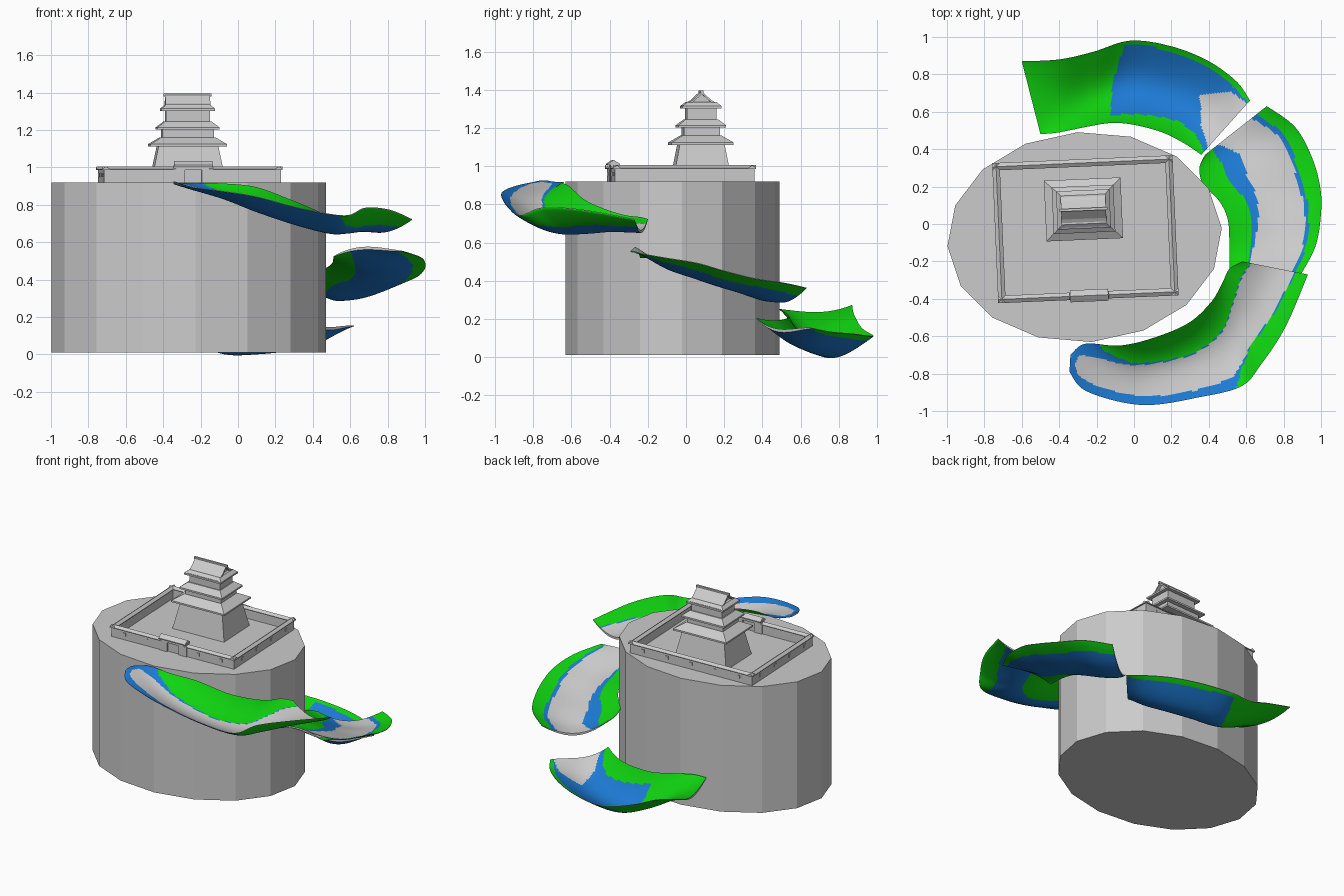
import bpy, bmesh
from math import sin, cos, pi, radians
from mathutils import Matrix, Vector

cube = bpy.data.objects.get("Cube")
if cube:
    bpy.data.objects.remove(cube)


def material(name, rgb):
    m = bpy.data.materials.new(name)
    m.use_nodes = True
    m.diffuse_color = (*rgb, 1)
    m.node_tree.nodes["Principled BSDF"].inputs["Base Color"].default_value = (*rgb, 1)
    return m


GREY = material("stone_grey", (0.6, 0.6, 0.6))
BLUE = material("water_blue", (0.012, 0.2, 0.67))
GREEN = material("grass_green", (0.005, 0.66, 0.005))


def finish(name, bm, mats=(GREY,), matrix=None):
    bmesh.ops.recalc_face_normals(bm, faces=bm.faces[:])
    me = bpy.data.meshes.new(name)
    bm.to_mesh(me)
    bm.free()
    for m in mats:
        me.materials.append(m)
    ob = bpy.data.objects.new(name, me)
    bpy.context.collection.objects.link(ob)
    if matrix:
        ob.matrix_world = matrix
    return ob


def loft(name, lower, upper, matrix=None):
    """Closed solid between two matching rings of points."""
    bm = bmesh.new()
    a = [bm.verts.new(p) for p in lower]
    b = [bm.verts.new(p) for p in upper]
    n = len(a)
    for i in range(n):
        j = (i + 1) % n
        bm.faces.new((a[i], a[j], b[j], b[i]))
    bm.faces.new(a[::-1])
    bm.faces.new(b)
    return finish(name, bm, matrix=matrix)


def rect(w, d, z):
    return [(x * w / 2, y * d / 2, z) for x, y in ((-1, -1), (1, -1), (1, 1), (-1, 1))]


def prism(name, profile, length, matrix):
    """Extrude a (y, z) profile along x."""
    ends = [[(s * length / 2, y, z) for y, z in profile] for s in (-1, 1)]
    return loft(name, ends[0], ends[1], matrix)


def box(name, w, d, z0, z1, matrix):
    return loft(name, rect(w, d, z0), rect(w, d, z1), matrix)


def place(x, y, degrees=0):
    return Matrix.Translation((x, y, 0)) @ Matrix.Rotation(radians(degrees), 4, "Z")


# Rocky mesa: sixteen-sided oval column
def oval(z):
    return [(0.735 * cos(k * pi / 8), 0.562 * sin(k * pi / 8), z) for k in range(16)]


loft("mesa", oval(0.01), oval(0.92), place(-0.264, -0.07, 3.8))

# Castle keep: battered base, then tiers with hipped roof skirts
keep = place(-0.27, 0.078, 2.5)
loft("keep_base", rect(0.4, 0.31, 0.92), rect(0.315, 0.23, 1.125), keep)
box("keep_second_storey", 0.275, 0.19, 1.12, 1.22, keep)
box("keep_third_storey", 0.235, 0.155, 1.21, 1.32, keep)
for label, w, d, z, inset, rise in (("lower", 0.41, 0.325, 1.12, 0.12, 0.04),
                                    ("middle", 0.33, 0.25, 1.21, 0.08, 0.035),
                                    ("top", 0.285, 0.205, 1.31, 0.05, 0.025)):
    box(label + "_eave", w, d, z - 0.008, z + 0.004, keep)
    loft(label + "_roof", rect(w, d, z + 0.004), rect(w - inset, d - inset, z + rise), keep)

# Gable roof on the keep
prism("gable_core", [(-0.07, 1.32), (0.07, 1.32), (0, 1.38)], 0.2, keep)
for label, s in (("front", -1), ("back", 1)):
    prism(label + "_gable_slope", [(0, 1.392), (s * 0.05, 1.345), (s * 0.1, 1.318),
                                   (s * 0.1, 1.308), (s * 0.05, 1.332), (0, 1.378)], 0.24, keep)
prism("roof_ridge", [(-0.007, 1.38), (0.007, 1.38), (0.007, 1.396), (-0.007, 1.396)], 0.255, keep)

# Perimeter wall with a gabled cap and small loophole frames
court = place(-0.26, -0.028, 2.5)
W, D = 0.925, 0.71
walls = [("front_left_wall", 0.285, -D / 2, 0.355, 0), ("front_right_wall", -0.285, -D / 2, 0.355, 0),
         ("back_wall", 0, D / 2, W, 180), ("left_wall", W / 2, 0, D, 90), ("right_wall", -W / 2, 0, D, -90)]
for name, x, y, length, turn in walls:
    m = court @ place(x, y, turn)
    box(name, length + 0.022, 0.022, 0.92, 0.99, m)
    prism(name + "_cap", [(-0.02, 0.986), (0.02, 0.986), (0.02, 0.991), (0, 1.005), (-0.02, 0.991)],
          length + 0.04, m)
    count = round(length / 0.175)
    for i in range(count):
        offset = ((i + 0.5) / count - 0.5) * length
        box(name + "_loophole", 0.02, 0.006, 0.948, 0.97, m @ place(offset, -0.0125))

# Gatehouse in the front wall
gate = court @ place(0.005, -D / 2)
for label, s in (("left", 1), ("right", -1)):
    box(label + "_gate_post", 0.06, 0.035, 0.92, 1.01, gate @ place(s * 0.075, 0))
box("gate_lintel", 0.1, 0.035, 0.985, 1.01, gate)
box("gate_door", 0.1, 0.012, 0.92, 0.985, gate)
prism("gate_roof", [(-0.032, 1.005), (0.032, 1.005), (0.032, 1.012), (0, 1.033), (-0.032, 1.012)], 0.205, gate)


# Spiral channels: curved troughs with grassy rims, a path and water
def spline(rows, t):
    """Catmull-Rom interpolation through the rows."""
    n = len(rows) - 1
    i = min(int(t * n), n - 1)
    f = t * n - i
    p = [Vector(rows[max(0, min(n, i + k))]) for k in (-1, 0, 1, 2)]
    return 0.5 * (2 * p[1] + (p[2] - p[0]) * f + (2 * p[0] - 5 * p[1] + 4 * p[2] - p[3]) * f ** 2
                  + (3 * p[1] - p[0] - 3 * p[2] + p[3]) * f ** 3)


def bands_at(keys, t):
    for a, b in zip(keys, keys[1:]):
        if t <= b[0]:
            f = (t - a[0]) / (b[0] - a[0])
            return [p + (q - p) * f for p, q in zip(a[1:], b[1:])]
    return keys[-1][1:]


def trough(name, rows, keys, nu=110, nv=44):
    """rows: inner rim xyz, outer rim xyz, floor z; keys: t, then the colour limits across."""
    bm = bmesh.new()
    sheets = ([], [])
    for i in range(nu + 1):
        r = spline(rows, i / nu)
        inner, outer = Vector(r[0:3]), Vector(r[3:6])
        for lift, sheet in zip((0.012, 0), sheets):
            line = []
            for j in range(nv + 1):
                v = j / nv
                p = inner.lerp(outer, v)
                sag = max(0, sin(pi * v)) ** 0.9
                p.z += (r[6] - p.z) * sag + lift * sag + lift * 0.3
                line.append(bm.verts.new(p))
            sheet.append(line)
    for s, g in enumerate(sheets):
        for i in range(nu):
            g_in, b_in, b_out, g_out = bands_at(keys, (i + 0.5) / nu)
            for j in range(nv):
                v = (j + 0.5) / nv
                f = bm.faces.new((g[i][j], g[i + 1][j], g[i + 1][j + 1], g[i][j + 1]))
                if v < g_in or v > g_out:
                    f.material_index = 2
                elif s or v < b_in or v > b_out:
                    f.material_index = 1
    top, low = sheets
    # Close the rims and the two ends
    for pick in (lambda g: [l[0] for l in g], lambda g: [l[-1] for l in g],
                 lambda g: g[0], lambda g: g[-1]):
        a, b = pick(top), pick(low)
        for k in range(len(a) - 1):
            f = bm.faces.new((a[k], a[k + 1], b[k + 1], b[k]))
            f.material_index = f.edges[0].link_faces[0].material_index
    ob = finish(name, bm, (GREY, BLUE, GREEN))
    bpy.ops.object.select_all(action="DESELECT")
    ob.select_set(True)
    bpy.context.view_layer.objects.active = ob
    bpy.ops.object.shade_smooth_by_angle(angle=radians(50))


trough("upper_channel", [
    (-.34, -.70, .915, -.345, -.79, .915, .91), (-.26, -.64, .912, -.27, -.885, .895, .885),
    (-.08, -.65, .91, -.08, -.95, .87, .83), (.1, -.61, .89, .1, -.967, .84, .76),
    (.29, -.53, .82, .33, -.93, .78, .69), (.41, -.42, .77, .57, -.87, .74, .645),
    (.47, -.32, .74, .68, -.75, .78, .645), (.51, -.24, .73, .81, -.55, .77, .655),
    (.58, -.2, .72, .93, -.27, .72, .65)],
    [(0, 0, .5, .5, 1), (.06, 0, .5, .5, 1), (.09, 0, .25, .75, 1), (.18, 0, .28, .82, 1),
     (.2, .12, .28, .82, 1), (.3, .32, .36, .85, 1), (.5, .42, .43, .9, 1),
     (.61, .36, .37, .86, .99), (.65, .33, .34, .8, .83), (.75, .26, .27, .74, .75), (1, .12, .13, .8, .82)])

trough("middle_channel", [
    (.51, -.24, .52, .88, -.29, .55, .56), (.51, -.1, .51, .97, -.12, .52, .465),
    (.50, .03, .48, 1, .06, .49, .41), (.45, .13, .45, .995, .2, .45, .37),
    (.37, .21, .43, .95, .36, .41, .335), (.35, .3, .4, .86, .52, .385, .295),
    (.38, .37, .37, .71, .63, .36, .285)],
    [(0, .24, .25, .88, .92), (.5, .24, .37, .8, .84), (.8, .22, .42, .82, .86), (1, .12, .2, .75, .84)])

trough("lower_channel", [
    (.36, .37, .2, .62, .66, .15, .13), (.27, .43, .19, .55, .76, .13, .06),
    (.15, .49, .19, .4, .87, .12, .02), (0, .53, .2, .2, .95, .11, 0),
    (-.12, .54, .21, -.02, .98, .11, 0), (-.25, .52, .23, -.22, .92, .15, .06),
    (-.4, .49, .25, -.4, .88, .22, .15), (-.5, .48, .25, -.6, .87, .27, .22)],
    [(0, .05, .12, .95, .96), (.14, .18, .3, .85, .92), (.24, .2, .6, .6, .93),
     (.59, .08, .5, .5, .95), (.61, .5, .5, .5, .5), (1, .5, .5, .5, .5)])
